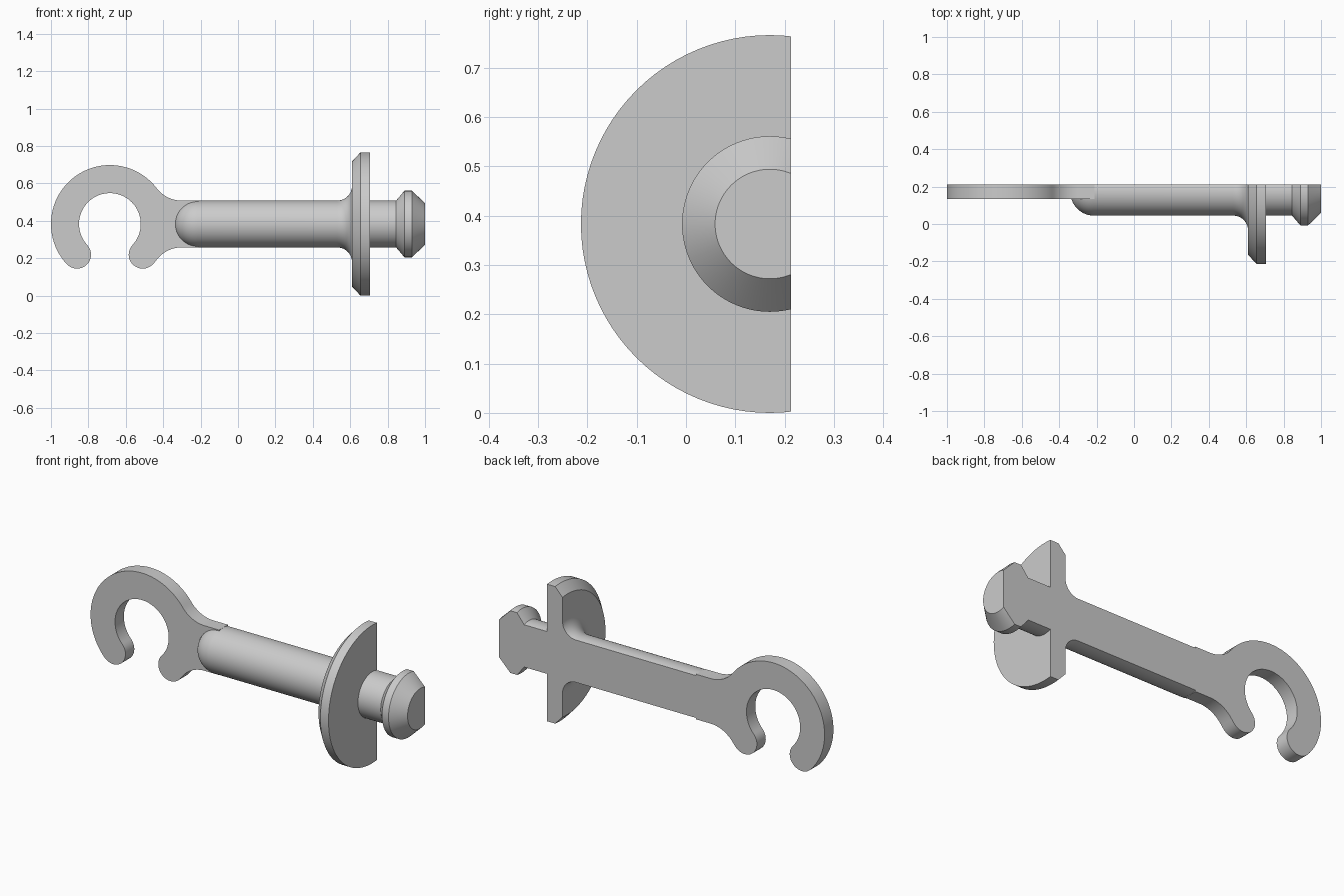
import bpy, bmesh, math
from mathutils import Vector

if "Cube" in bpy.data.objects:
    bpy.data.objects.remove(bpy.data.objects["Cube"])

AY, AZ = 0.17, 0.383      # axis of the turned pin
BACK = 0.2125             # flat back plane


def arc(cx, cz, r, a0, a1, n):
    """Points on an arc, angles in degrees."""
    return [(cx + r * math.cos(math.radians(a0 + (a1 - a0) * i / n)),
             cz + r * math.sin(math.radians(a0 + (a1 - a0) * i / n)))
            for i in range(n + 1)]


def make_object(name, bm):
    bmesh.ops.remove_doubles(bm, verts=bm.verts, dist=1e-5)
    bmesh.ops.recalc_face_normals(bm, faces=bm.faces)
    mesh = bpy.data.meshes.new(name)
    bm.to_mesh(mesh)
    bm.free()
    obj = bpy.data.objects.new(name, mesh)
    bpy.context.collection.objects.link(obj)
    return obj


# Turned pin: rounded end, shaft, fillet, flange, neck and barbed tip
profile = arc(-0.215, 0, 0.125, 180, 90, 14)
profile += arc(0.53, 0.205, 0.08, -90, 0, 10)
profile += [(0.61, 0.335), (0.655, 0.383), (0.705, 0.383), (0.705, 0.125),
            (0.845, 0.125), (0.89, 0.178), (0.93, 0.178), (1.0, 0.111), (1.0, 0)]
bm = bmesh.new()
vs = [bm.verts.new((x, AY, AZ + r)) for x, r in profile]
es = [bm.edges.new(p) for p in zip(vs, vs[1:])]
bmesh.ops.spin(bm, geom=vs + es, cent=(0, AY, AZ), axis=(1, 0, 0),
               angle=math.tau, steps=96, use_merge=True)
pin = make_object("hooked_pin", bm)

# Open hook plate with rounded tips, blended into the shaft
HX, RO, RI, F = -0.685, 0.315, 0.165, 0.17
RM, RC = (RO + RI) / 2, (RO - RI) / 2
fx, fz = -0.30, 0.125 + F
t = math.degrees(math.atan2(fz, fx - HX))
a_left, a_right = 223, -43


def tip(a, start):
    c = math.radians(a)
    return arc(HX + RM * math.cos(c), RM * math.sin(c), RC, start, start + 180, 16)


outline = [(-0.21, 0.125)]
outline += arc(fx, fz, F, 270, 180 + t, 12)
outline += arc(HX, 0, RO, t, a_left, 56)
outline += tip(a_left, a_left)
outline += arc(HX, 0, RI, a_left, a_right, 64)
outline += tip(a_right, a_right + 180)
outline += arc(HX, 0, RO, a_right, -t, 4)
outline += arc(fx, -fz, F, 180 - t, 90, 12)
outline += [(-0.21, -0.125)]
bm = bmesh.new()
vs = [bm.verts.new((x, 0.135, AZ + z)) for x, z in outline]
bmesh.ops.remove_doubles(bm, verts=vs, dist=1e-5)
face = bm.faces.new(list(bm.verts))
ext = bmesh.ops.extrude_face_region(bm, geom=[face])
bmesh.ops.translate(bm, vec=(0, 0.13, 0),
                    verts=[v for v in ext["geom"] if isinstance(v, bmesh.types.BMVert)])
plate = make_object("hook_plate", bm)

# Join the plate and pin into one solid
bpy.context.view_layer.objects.active = pin
pin.select_set(True)
mod = pin.modifiers.new("join", 'BOOLEAN')
mod.operation = 'UNION'
mod.solver = 'EXACT'
mod.object = plate
bpy.ops.object.modifier_apply(modifier=mod.name)
bpy.data.objects.remove(plate)

# Slice off the back to leave one flat face
bm = bmesh.new()
bm.from_mesh(pin.data)
bmesh.ops.bisect_plane(bm, geom=bm.verts[:] + bm.edges[:] + bm.faces[:], dist=1e-6,
                       plane_co=Vector((0, BACK, 0)), plane_no=Vector((0, 1, 0)),
                       clear_outer=True)
bmesh.ops.holes_fill(bm, edges=[e for e in bm.edges if e.is_boundary], sides=0)
bmesh.ops.recalc_face_normals(bm, faces=bm.faces)
bm.to_mesh(pin.data)
bm.free()
bpy.ops.object.shade_smooth_by_angle(angle=math.radians(25))
